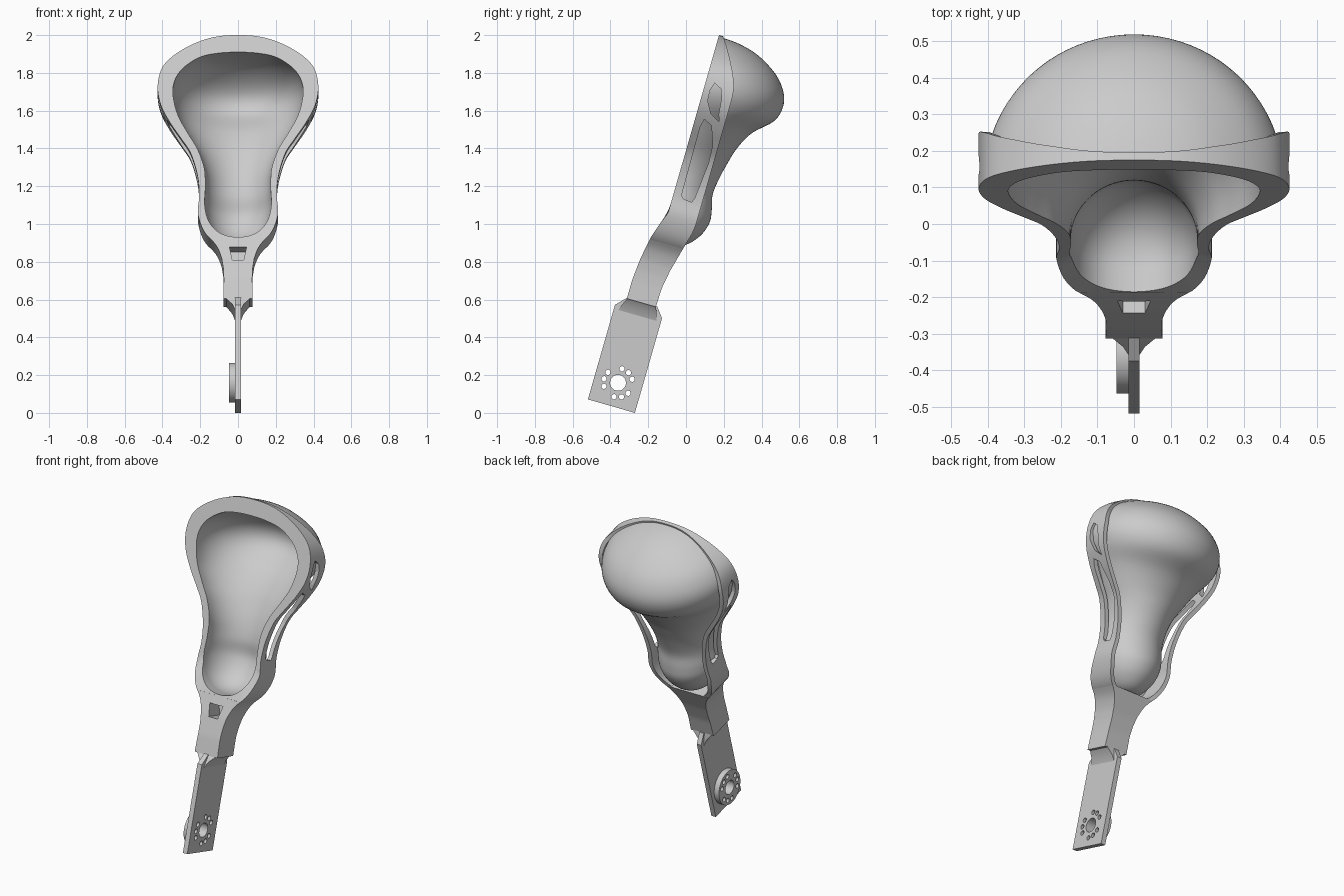
import bpy, bmesh, math
from mathutils import Matrix, Vector

if "Cube" in bpy.data.objects:
    bpy.data.objects.remove(bpy.data.objects["Cube"])

TILT = Matrix.Rotation(math.radians(-16), 4, 'X')   # whole tool leans back

grey = bpy.data.materials.new("light_grey")
grey.use_nodes = True
grey.diffuse_color = (0.6, 0.6, 0.6, 1)
grey.node_tree.nodes["Principled BSDF"].inputs["Base Color"].default_value = (0.6, 0.6, 0.6, 1)


def make(name, bm):
    bmesh.ops.remove_doubles(bm, verts=bm.verts, dist=0.0002)
    bmesh.ops.recalc_face_normals(bm, faces=bm.faces)
    me = bpy.data.meshes.new(name)
    bm.to_mesh(me)
    bm.free()
    me.materials.append(grey)
    ob = bpy.data.objects.new(name, me)
    bpy.context.collection.objects.link(ob)
    return ob


def finish(ob, cutters=()):
    """Apply the cuts, lean the part back and shade it."""
    for c in cutters:
        m = ob.modifiers.new("cut", 'BOOLEAN')
        m.object, m.operation, m.solver = c, 'DIFFERENCE', 'EXACT'
    if cutters:
        bpy.context.view_layer.update()
        ev = ob.evaluated_get(bpy.context.evaluated_depsgraph_get())
        me = bpy.data.meshes.new_from_object(ev)
        ob.modifiers.clear()
        ob.data = me
    ob.data.transform(TILT)
    ob.data.shade_smooth()
    ob.data.set_sharp_from_angle(angle=math.radians(32))


def sweep(name, sections, cyclic=False, caps=False):
    """Skin a series of closed loops."""
    bm = bmesh.new()
    rows = [[bm.verts.new(p) for p in s] for s in sections]
    k = len(rows[0])
    for i in range(len(rows) if cyclic else len(rows) - 1):
        a, b = rows[i], rows[(i + 1) % len(rows)]
        for j in range(k):
            bm.faces.new((a[j], a[(j + 1) % k], b[(j + 1) % k], b[j]))
    if caps:
        bm.faces.new(rows[0])
        bm.faces.new(rows[-1])
    return make(name, bm)


def prism(name, profile, x0, x1):
    return sweep(name, [[(x, v, w) for v, w in profile] for x in (x0, x1)], caps=True)


def circle(v, w, r, n=32):
    return [(v + r * math.cos(math.tau * i / n), w + r * math.sin(math.tau * i / n)) for i in range(n)]


def spline(pts, n):
    """Smooth curve whose ends lie on the mirror plane."""
    pts = [Vector(p) for p in pts]
    flip = lambda p: Vector((-p[0], p[1], -p[2]))
    pts = [flip(pts[1])] + pts + [flip(pts[-2])]
    out = []
    for i in range(n + 1):
        t = i / n * (len(pts) - 3)
        s = min(int(t), len(pts) - 4)
        t -= s
        a, b, c, d = pts[s:s + 4]
        out.append(0.5 * (2 * b + (c - a) * t + (2 * a - 5 * b + 4 * c - d) * t * t
                          + (3 * b - a - 3 * c + d) * t ** 3))
    return out


def lerp(table, w):
    for (w0, v0), (w1, v1) in zip(table, table[1:]):
        if w <= w1:
            return v0 + (v1 - v0) * max(0, (w - w0) / (w1 - w0))
    return table[-1][1]


# Front and back depth of the strap along its length
front = lambda w: lerp([(.5, -.468), (.6, -.468), (.72, -.457), (.84, -.436), (.92, -.411), (.99, -.383)], w)
back = lambda w: lerp([(.5, -.308), (.6, -.305), (.7, -.288), (.84, -.252), (.92, -.23), (.97, -.224),
                       (1.66, -.224), (1.72, -.229), (1.79, -.254), (1.87, -.296), (1.93, -.332),
                       (1.971, -.361)], w)

# Half width, height and depth of the bowl, inside and outside
N = 72
inside = spline([(0, .843, 0), (.09, .865, .09), (.15, .93, .155), (.176, 1.03, .187), (.173, 1.13, .168),
                 (.178, 1.235, .172), (.213, 1.34, .192), (.265, 1.43, .22), (.318, 1.53, .27),
                 (.344, 1.64, .355), (.335, 1.72, .365), (.29, 1.79, .315), (.2, 1.85, .215),
                 (.1, 1.872, .11), (0, 1.877, 0)], N)
outside = spline([(0, .825, 0), (.09, .85, .11), (.155, .92, .178), (.185, 1, .207), (.19, 1.07, .2),
                  (.183, 1.15, .182), (.188, 1.24, .192), (.215, 1.33, .212), (.265, 1.42, .238),
                  (.325, 1.52, .292), (.385, 1.61, .385), (.41, 1.69, .412), (.395, 1.77, .395),
                  (.335, 1.85, .332), (.22, 1.92, .22), (.11, 1.953, .11), (0, 1.962, 0)], N)


def half_ellipse(p, n=40):
    return [(p[0] * math.cos(math.pi * i / n), -.365 + p[2] * math.sin(math.pi * i / n), p[1])
            for i in range(n + 1)]


bowl = sweep("bowl", [half_ellipse(o) + half_ellipse(i)[::-1] for o, i in zip(outside, inside)])
finish(bowl)

# Strap frame around the bowl mouth
rim = spline([(0, .785, 0), (.1, .8, 0), (.175, .87, 0), (.212, .985, 0), (.205, 1.09, 0), (.215, 1.2, 0),
              (.25, 1.32, 0), (.3, 1.4, 0), (.36, 1.49, 0), (.41, 1.59, 0), (.425, 1.7, 0),
              (.39, 1.81, 0), (.28, 1.9, 0), (.14, 1.957, 0), (0, 1.971, 0)], N)
sections = []
for i, (o, m) in enumerate(zip(rim, inside)):
    t = rim[min(i + 1, N)] - rim[max(i - 1, 0)]
    if i in (0, N):
        t = Vector((1 if i == 0 else -1, 0, 0))
    t.normalize()
    nx, nw = o[0] - t[1] * .025, o[1] + t[0] * .025
    f, b = front(o[1]), back(o[1])
    sections.append([(o[0], f, o[1]), (o[0], b, o[1]), (nx, b, nw), (nx, -.362, nw),
                     (m[0], -.362, m[1]), (m[0], front(m[1]), m[1])])
mirrored = [[(-x, v, w) for x, v, w in s] for s in sections[-2:0:-1]]
frame = sweep("frame", sections + mirrored, cyclic=True)

slot = prism("slot_cutter", [(-.34, 1.1), (-.325, 1.085), (-.28, 1.08), (-.27, 1.1), (-.25, 1.3), (-.255, 1.4),
                             (-.29, 1.5), (-.335, 1.52), (-.345, 1.48)], -.6, .6)
pocket = prism("pocket_cutter", [(-.335, 1.72), (-.295, 1.7), (-.278, 1.65), (-.27, 1.57), (-.258, 1.53),
                                 (-.31, 1.56), (-.345, 1.62), (-.348, 1.68)], -.6, .6)
finish(frame, [slot, pocket])

# Arm with a tapered pocket in its front
arm_rows = []
for i in range(19):
    w = .495 + .34 * i / 18
    x = lerp([(.495, .078), (.6, .075), (.66, .077), (.72, .086), (.77, .102), (.805, .121), (.835, .147)], w)
    arm_rows.append([(x, front(w), w), (x, back(w), w), (-x, back(w), w), (-x, front(w), w)])
arm = sweep("arm", arm_rows, caps=True)
notch = sweep("notch_cutter", [[(-.03, v, .71), (.03, v, .71), (.046, v, .79), (-.046, v, .79)]
                               for v in (-.6, -.35)], caps=True)
finish(arm, [notch])

# Flared neck between arm and plate
neck = sweep("neck", [[(sx * x, v0, w), (sx * x, v1, w)][::sx] + [(-sx * x, v1, w), (-sx * x, v0, w)]
                      for sx in (1,) for x, v0, v1, w in
                      ((.015, -.495, -.285, .425), (.03, -.482, -.295, .46), (.065, -.464, -.308, .5))], caps=True)
finish(neck)

# Mounting plate and hub disc, both drilled
plate = prism("mounting_plate", [(-.519, -.0745), (-.26, -.0745), (-.26, .446), (-.302, .5), (-.468, .5),
                                 (-.519, .446)], -.015, .015)
hub = prism("hub_disc", circle(-.39, .054, .105, 48), -.048, -.0145)
drills = [prism("bore_cutter", circle(-.39, .054, .042), -.2, .2)]
for group in (-30, 90, 210):
    for step in (-30, 0, 30):
        a = math.radians(group + step)
        drills.append(prism("bolt_cutter", circle(-.39 - .077 * math.sin(a), .054 + .077 * math.cos(a),
                                                  .014, 16), -.2, .2))
finish(plate, drills)
finish(hub, drills)

for c in [slot, pocket, notch] + drills:
    bpy.data.objects.remove(c)
